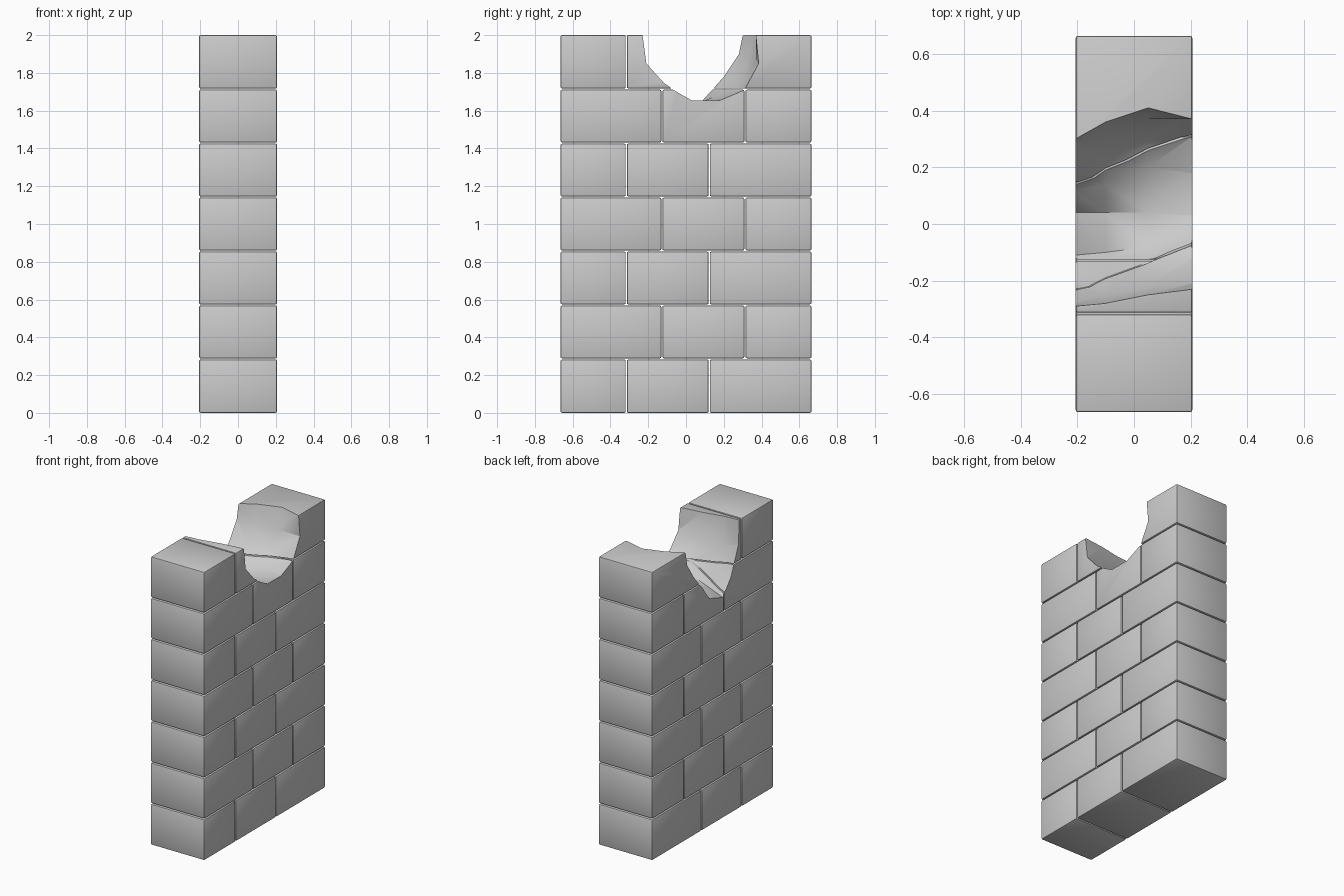
import bpy, bmesh

if "Cube" in bpy.data.objects:
    bpy.data.objects.remove(bpy.data.objects["Cube"])

HALF_X, HALF_Y, COURSES = 0.206, 0.664, 7
COURSE_H = 2.0 / COURSES
GAP = 0.003


def make_object(name, bm):
    bmesh.ops.recalc_face_normals(bm, faces=bm.faces[:])
    mesh = bpy.data.meshes.new(name)
    bm.to_mesh(mesh)
    bm.free()
    ob = bpy.data.objects.new(name, mesh)
    bpy.context.collection.objects.link(ob)
    return ob


def brick(name, y0, y1, z0, z1):
    bm = bmesh.new()
    bmesh.ops.create_cube(bm, size=1)
    for v in bm.verts:
        v.co.x *= 2 * HALF_X
        v.co.y = y0 if v.co.y < 0 else y1
        v.co.z = z0 if v.co.z < 0 else z1
    bmesh.ops.bevel(bm, geom=bm.edges[:], offset=0.008, segments=2,
                    profile=0.5, affect='EDGES')
    return make_object(name, bm)


# Broken hollow: (y, z) sections lofted through the wall thickness
left = [(.30, 2), (.28, 1.9), (.20, 1.78), (.12, 1.69), (.04, 1.58),
        (-.11, 1.53), (-.20, 1.64), (-.28, 1.83), (-.29, 2)]
mid_left = [(.36, 2), (.33, 1.88), (.25, 1.76), (.14, 1.67), (.04, 1.60),
            (-.10, 1.58), (-.17, 1.68), (-.25, 1.81), (-.28, 2)]
mid_right = [(.41, 2), (.37, 1.86), (.30, 1.74), (.20, 1.67), (.04, 1.63),
             (-.08, 1.65), (-.14, 1.72), (-.22, 1.82), (-.25, 2)]
right = [(.37, 2), (.385, 1.85), (.31, 1.71), (.18, 1.655), (.03, 1.655),
         (-.05, 1.70), (-.12, 1.75), (-.21, 1.85), (-.23, 2)]
stations = [(-.30, left), (-.207, left), (-.10, mid_left),
            (.05, mid_right), (.207, right), (.30, right)]

bm = bmesh.new()
rings = []
for x, pts in stations:
    pts = [(pts[0][0], 2.2)] + pts + [(pts[-1][0], 2.2)]
    rings.append([bm.verts.new((x, y, z)) for y, z in pts])
n = len(rings[0])
for a, b in zip(rings, rings[1:]):
    for i in range(n):
        j = (i + 1) % n
        bm.faces.new((a[i], a[j], b[j], b[i]))
bm.faces.new(rings[0])
bm.faces.new(rings[-1][::-1])
bmesh.ops.triangulate(bm, faces=bm.faces[:])
cutter = make_object("hollow_cutter", bm)
cutter.hide_render = True

# Staggered courses of bricks
bricks = []
for c in range(COURSES):
    joints = (-.316, .123) if c % 2 == 0 else (-.128, .312)
    ys = (-HALF_Y - GAP, *joints, HALF_Y + GAP)
    z0 = 0 if c == 0 else c * COURSE_H + GAP
    z1 = 2 if c == COURSES - 1 else (c + 1) * COURSE_H - GAP
    for i in range(3):
        ob = brick(f"brick_{c + 1}_{i + 1}", ys[i] + GAP, ys[i + 1] - GAP, z0, z1)
        bricks.append(ob)
        if c >= COURSES - 2:
            mod = ob.modifiers.new("hollow", 'BOOLEAN')
            mod.operation = 'DIFFERENCE'
            mod.solver = 'EXACT'
            mod.object = cutter

# Bake the cut into the upper bricks and drop the cutter
bpy.context.view_layer.update()
deps = bpy.context.evaluated_depsgraph_get()
for ob in bricks:
    if ob.modifiers:
        ob_mesh = bpy.data.meshes.new_from_object(ob.evaluated_get(deps))
        ob.modifiers.clear()
        ob.data = ob_mesh
bpy.data.objects.remove(cutter)

# Soft shading with crisp brick edges
for ob in bricks:
    ob.select_set(True)
bpy.context.view_layer.objects.active = bricks[0]
bpy.ops.object.shade_smooth_by_angle(angle=0.6)
